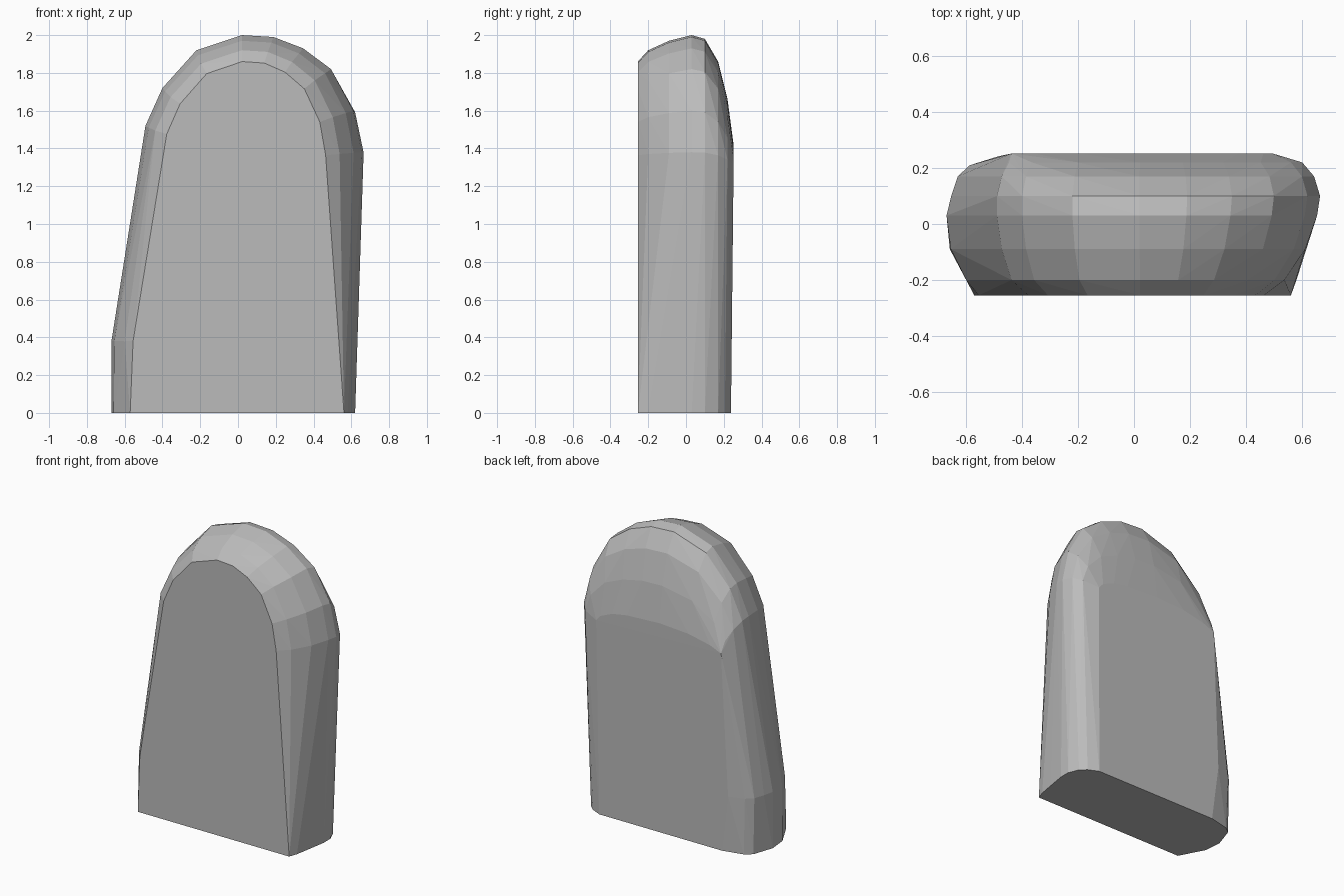
import bpy, bmesh

cube = bpy.data.objects.get("Cube")
if cube:
    bpy.data.objects.remove(cube, do_unlink=True)

# Stone colour
stone = bpy.data.materials.new("stone_grey")
stone.use_nodes = True
grey = (0.5, 0.5, 0.5, 1)
stone.diffuse_color = grey
stone.node_tree.nodes["Principled BSDF"].inputs["Base Color"].default_value = grey

# Widest outline, x and z, from the base's right corner over the top
outline = [(-.67, 0), (-.67, .38), (-.49, 1.52), (-.40, 1.72), (-.22, 1.92),
           (.02, 2), (.19, 1.99), (.35, 1.93), (.5, 1.82), (.62, 1.6),
           (.665, 1.38), (.62, 0)]
shoulder = 1.3
middle = .03

# Depth slices: y, inset at base (-x, +x), inset at shoulder (-x, +x), top drop
slices = [(-.255, .085, .06, .13, .19, .14),
          (-.2, .06, .04, .06, .12, .08),
          (-.09, .01, .02, .02, .05, .03),
          (.03, 0, 0, 0, .01, 0),
          (.1, .02, 0, 0, 0, .02),
          (.17, .04, .03, .02, .02, .14),
          (.22, .08, .07, .05, .06, .34),
          (.252, .2, .14, .06, .16, .58)]


def slice_point(x, z, y, base_l, base_r, top_l, top_r, drop):
    base, top = (base_l, top_l) if x < middle else (base_r, top_r)
    t = min(z / shoulder, 1)
    inset = base + (top - base) * t
    x = middle + (x - middle) * (1 - inset / .6)
    if z > shoulder:
        z = shoulder + (z - shoulder) * (1 - drop / (2 - shoulder))
    if y > .2:
        y -= .014 * (1 - t)
    return x, y, z


# Upright slab, wrapped tightly around the slices
bm = bmesh.new()
for y, *insets in slices:
    for x, z in outline:
        bm.verts.new(slice_point(x, z, y, *insets))
hull = bmesh.ops.convex_hull(bm, input=bm.verts)
loose = {v for v in hull["geom_interior"] + hull["geom_unused"]
         if isinstance(v, bmesh.types.BMVert) and not v.link_faces}
bmesh.ops.delete(bm, geom=list(loose), context="VERTS")
bmesh.ops.dissolve_limit(bm, angle_limit=.01, verts=bm.verts, edges=bm.edges)
bmesh.ops.recalc_face_normals(bm, faces=bm.faces)

mesh = bpy.data.meshes.new("stone_slab")
bm.to_mesh(mesh)
bm.free()
mesh.materials.append(stone)
slab = bpy.data.objects.new("stone_slab", mesh)
bpy.context.collection.objects.link(slab)
